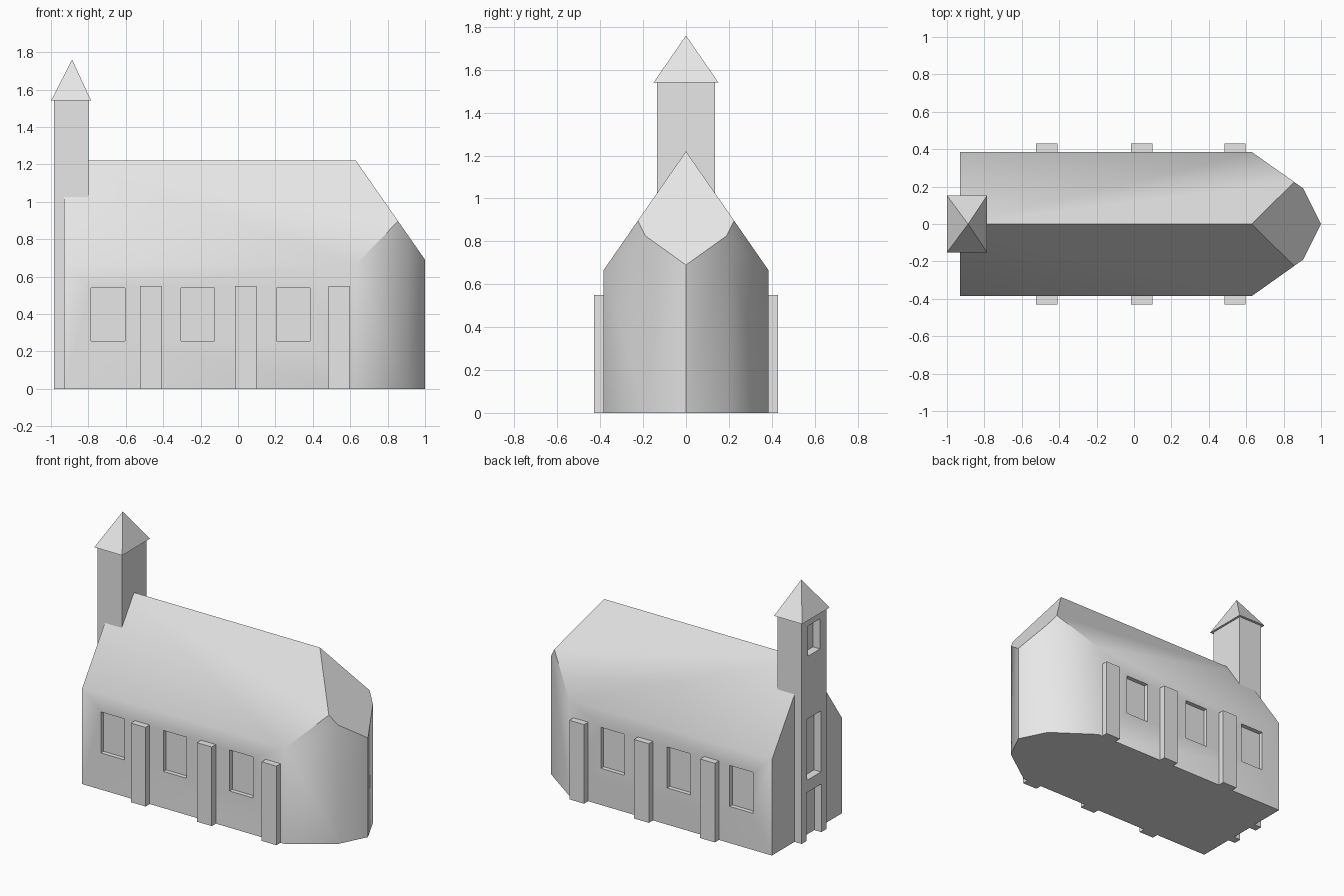
import bpy, bmesh, math
from mathutils import Vector

if "Cube" in bpy.data.objects:
    bpy.data.objects.remove(bpy.data.objects["Cube"])

stone = bpy.data.materials.new("pale grey stone")
stone.diffuse_color = (0.8, 0.8, 0.8, 1)
stone.use_nodes = True
stone.node_tree.nodes["Principled BSDF"].inputs["Base Color"].default_value = stone.diffuse_color


def add_object(name, bm):
    bmesh.ops.recalc_face_normals(bm, faces=bm.faces)
    mesh = bpy.data.meshes.new(name)
    bm.to_mesh(mesh)
    bm.free()
    mesh.materials.append(stone)
    ob = bpy.data.objects.new(name, mesh)
    bpy.context.collection.objects.link(ob)
    return ob


def prism(outline, height, z=0.0):
    bm = bmesh.new()
    base = bm.faces.new([bm.verts.new((x, y, z)) for x, y in outline])
    top = bmesh.ops.extrude_face_region(bm, geom=[base])["geom"]
    for v in top:
        if isinstance(v, bmesh.types.BMVert):
            v.co.z += height
    return bm


def box(name, x0, x1, y0, y1, z0, z1):
    return add_object(name, prism([(x0, y0), (x1, y0), (x1, y1), (x0, y1)], z1 - z0, z0))


def activate(ob):
    bpy.ops.object.select_all(action='DESELECT')
    ob.select_set(True)
    bpy.context.view_layer.objects.active = ob


def carve(ob, cutters):
    activate(ob)
    for cutter in cutters:
        mod = ob.modifiers.new("recess", 'BOOLEAN')
        mod.operation = 'DIFFERENCE'
        mod.solver = 'EXACT'
        mod.object = cutter
        bpy.ops.object.modifier_apply(modifier=mod.name)
        bpy.data.objects.remove(cutter)


def shade(ob):
    activate(ob)
    bpy.ops.object.shade_smooth_by_angle(angle=math.radians(40))


# Nave with pointed apse: a prism trimmed by two roof slopes and the end hip
W, RIDGE, EAVE, HIP_X = 0.385, 1.22, 0.665, 0.63
half = [(-0.93, W), (HIP_X, W), (0.905, 0.19)]
outline = [(x, -y) for x, y in half] + [(1.0, 0.0)] + half[::-1]
bm = prism(outline, 1.5)
rise = RIDGE - EAVE
for normal in [(0, rise, W), (0, -rise, W), (0.53, 0, 0.37)]:
    cut = bmesh.ops.bisect_plane(bm, geom=bm.verts[:] + bm.edges[:] + bm.faces[:], dist=1e-5,
                                 plane_co=(HIP_X, 0, RIDGE), plane_no=Vector(normal).normalized(),
                                 clear_outer=True)
    rim = [e for e in cut["geom_cut"] if isinstance(e, bmesh.types.BMEdge)]
    bmesh.ops.holes_fill(bm, edges=[e for e in rim if e.is_boundary])
bmesh.ops.remove_doubles(bm, verts=bm.verts, dist=1e-4)
nave = add_object("nave", bm)

# Side window recesses
cutters = []
for side in (-1, 1):
    for x in (-0.695, -0.215, 0.295):
        ys = sorted((side * (W - 0.03), side * (W + 0.1)))
        cutters.append(box("window_cutter", x - 0.09, x + 0.09, *ys, 0.255, 0.54))
carve(nave, cutters)
shade(nave)

# Buttresses
for side, label in ((-1, "front"), (1, "back")):
    for i, x in enumerate((-0.467, 0.042, 0.54)):
        ys = sorted((side * (W - 0.02), side * 0.43))
        box(f"{label}_buttress_{i + 1}", x - 0.057, x + 0.057, *ys, 0, 0.55)

# Bell tower with door, tall window and belfry opening
tower = box("tower", -0.985, -0.80, -0.135, 0.135, 0, 1.54)
carve(tower, [box("opening_cutter", -1.1, -0.931, -w, w, z0, z1)
              for w, z0, z1 in ((0.08, -0.1, 0.335), (0.077, 0.42, 0.845), (0.066, 1.28, 1.49))])
shade(tower)

# Pyramid tower roof
bm = bmesh.new()
base = [bm.verts.new((x, y, 1.54)) for x, y in
        ((-1.0, -0.152), (-0.785, -0.152), (-0.785, 0.152), (-1.0, 0.152))]
apex = bm.verts.new((-0.887, 0, 1.76))
bm.faces.new(base)
for i in range(4):
    bm.faces.new((base[i], base[(i + 1) % 4], apex))
add_object("tower_roof", bm)
